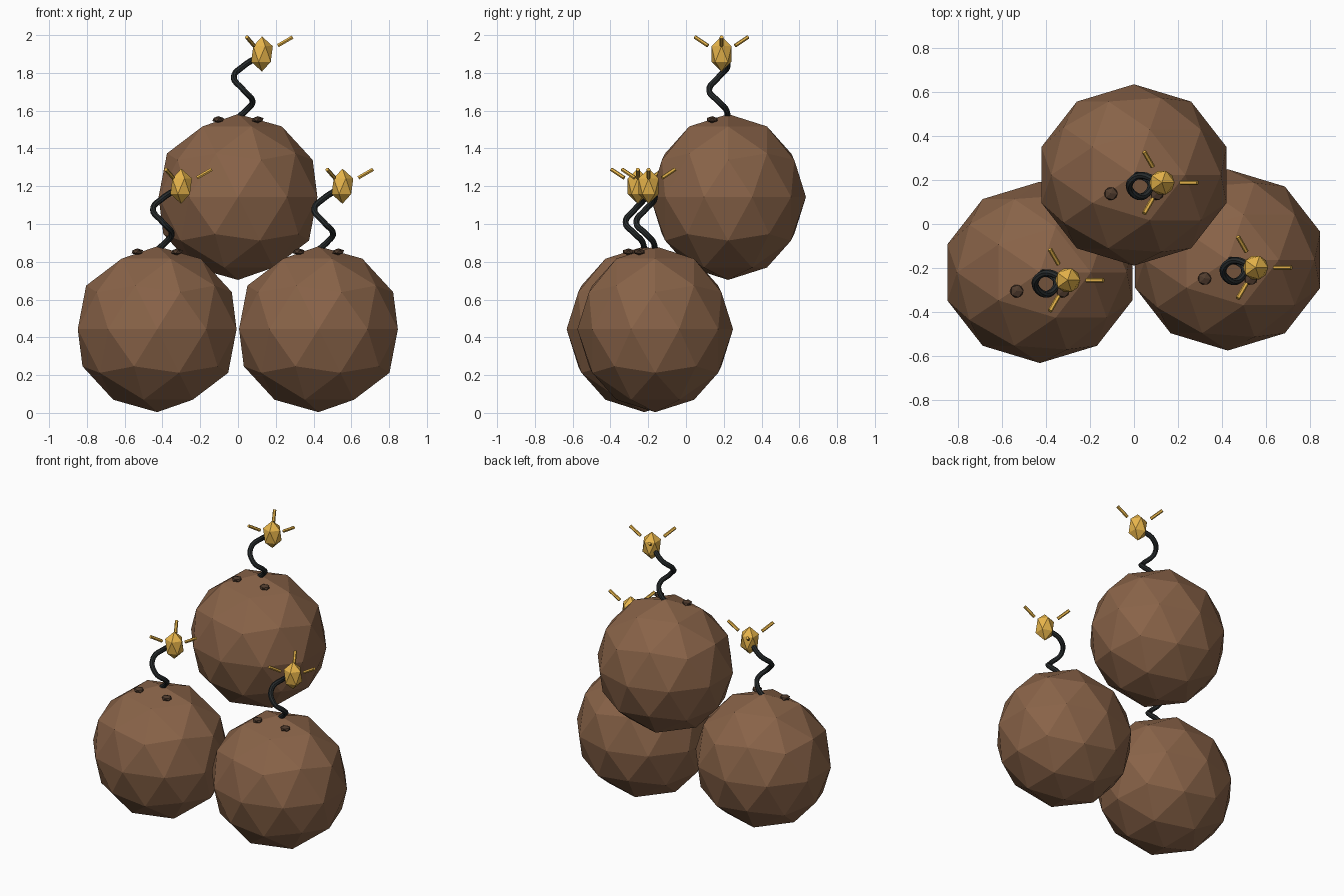
import bpy
from math import radians, cos, sin
from mathutils import Vector

if "Cube" in bpy.data.objects:
    bpy.data.objects.remove(bpy.data.objects["Cube"])


def material(name, rgb):
    m = bpy.data.materials.new(name)
    m.diffuse_color = (*rgb, 1)
    m.use_nodes = True
    m.node_tree.nodes["Principled BSDF"].inputs["Base Color"].default_value = m.diffuse_color
    return m


BROWN = material("brown", (0.25, 0.125, 0.065))
DARK = material("dark_brown", (0.08, 0.045, 0.027))
BLACK = material("fuse_black", (0.02, 0.024, 0.025))
GOLD = material("gold", (0.80, 0.46, 0.07))


def ico(name, loc, scale, subdivisions, mat):
    bpy.ops.mesh.primitive_ico_sphere_add(subdivisions=subdivisions, radius=1, location=loc)
    ob = bpy.context.object
    ob.name = name
    ob.scale = scale
    ob.data.materials.append(mat)
    return ob


def fuse(name, origin):
    # one-turn coil rising from the top of the ball to the flame
    path = [(0, 0, .42), (.05, -.012, .465), (.077, -.05, .505), (.03, -.1, .565),
            (-.022, -.05, .635), (.025, -.003, .69), (.12, -.035, .75)]
    cu = bpy.data.curves.new(name, 'CURVE')
    cu.dimensions = '3D'
    cu.bevel_depth = 0.016
    cu.bevel_resolution = 2
    cu.resolution_u = 6
    cu.use_fill_caps = True
    sp = cu.splines.new('BEZIER')
    sp.bezier_points.add(len(path) - 1)
    for bp, p in zip(sp.bezier_points, path):
        bp.co = p
        bp.handle_left_type = bp.handle_right_type = 'AUTO'
    sp.use_smooth = False
    cu.materials.append(BLACK)
    ob = bpy.data.objects.new(name, cu)
    ob.location = origin
    bpy.context.collection.objects.link(ob)


def spark(name, centre, angle):
    # thin rod pointing outward and 30 degrees up, detached from the flame
    d = Vector((cos(angle), sin(angle), 0))
    bpy.ops.mesh.primitive_cylinder_add(vertices=6, radius=0.0105, depth=0.09,
                                        location=centre + d * 0.123 + Vector((0, 0, 0.067)),
                                        rotation=(0, radians(60), angle))
    ob = bpy.context.object
    ob.name = name
    ob.data.materials.append(GOLD)


def bomb(tag, x, y, z):
    c = Vector((x, y, z))
    ico(tag + "_ball", c, (0.442, 0.412, 0.439), 2, BROWN)
    # two small studs near the top front
    for side, s in (("left", -1), ("right", 1)):
        ico(f"{tag}_stud_{side}", c + Vector((s * 0.105, -0.085, 0.41)),
            (0.034, 0.033, 0.018), 1, DARK)
    fuse(tag + "_fuse", c)
    # flame and its sparks
    f = c + Vector((0.127, -0.035, 0.757))
    ico(tag + "_flame", f, (0.064, 0.063, 0.093), 1, GOLD)
    for i in range(3):
        spark(f"{tag}_spark_{i + 1}", f, radians(120 * i))


bomb("left", -0.428, -0.22, 0.443)
bomb("right", 0.426, -0.163, 0.443)
bomb("top", 0.0, 0.223, 1.143)
